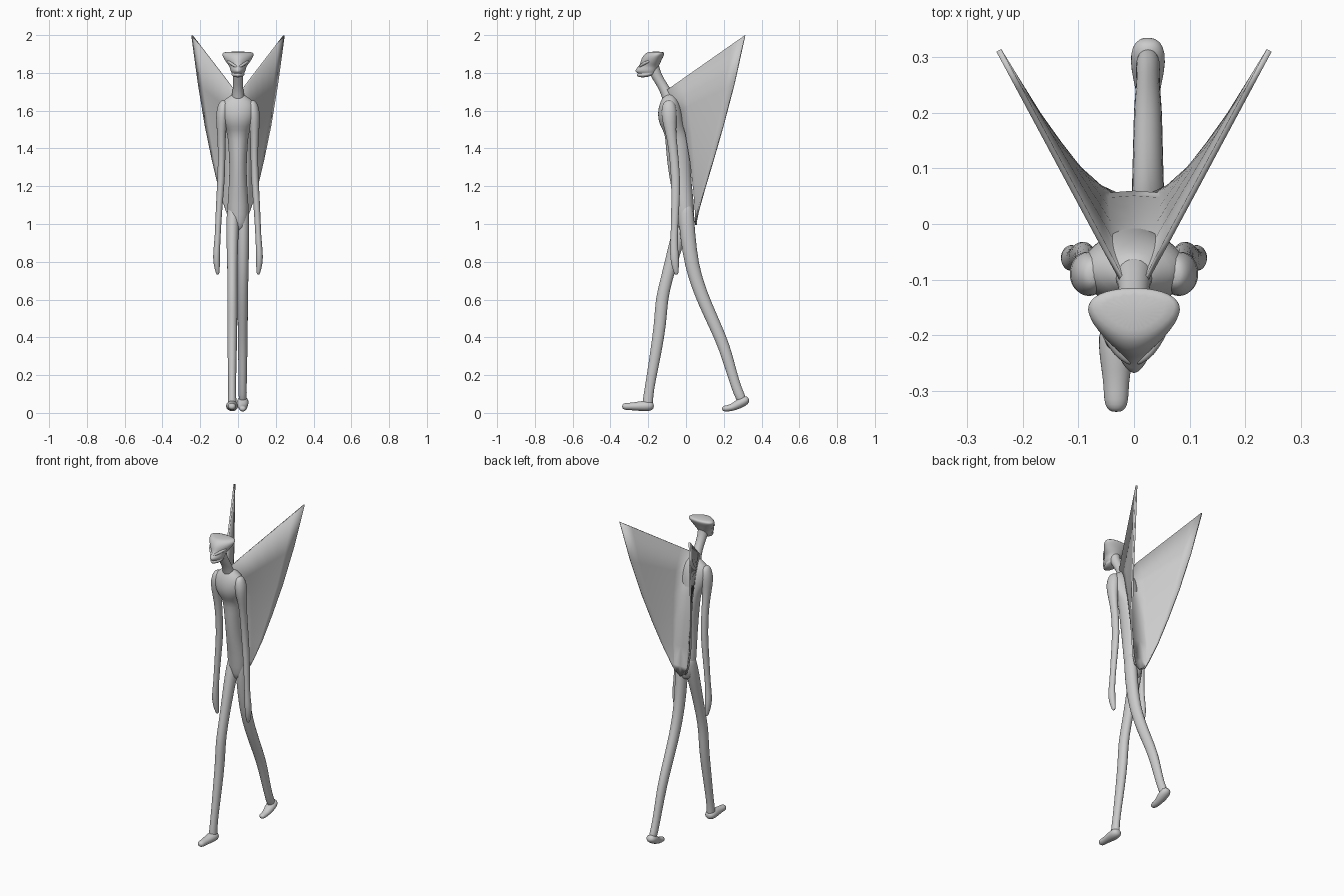
import bpy, bmesh, math
from mathutils import Vector

cube = bpy.data.objects.get("Cube")
if cube:
    bpy.data.objects.remove(cube)

skin = bpy.data.materials.new("plain grey")
skin.use_nodes = True
grey = (0.6, 0.6, 0.6, 1)
skin.diffuse_color = grey
skin.node_tree.nodes["Principled BSDF"].inputs["Base Color"].default_value = grey


def finish(name, bm, subdivide=1):
    bmesh.ops.recalc_face_normals(bm, faces=bm.faces)
    mesh = bpy.data.meshes.new(name)
    bm.to_mesh(mesh)
    bm.free()
    mesh.materials.append(skin)
    mesh.shade_smooth()
    obj = bpy.data.objects.new(name, mesh)
    bpy.context.collection.objects.link(obj)
    if subdivide:
        mod = obj.modifiers.new("smooth", 'SUBSURF')
        mod.levels = mod.render_levels = subdivide
    return obj


def skin_rings(name, rings):
    """Bridge a list of point rings and close both ends."""
    bm = bmesh.new()
    loops = [[bm.verts.new(p) for p in ring] for ring in rings]
    n = len(loops[0])
    for a, b in zip(loops, loops[1:]):
        for i in range(n):
            j = (i + 1) % n
            bm.faces.new((a[i], a[j], b[j], b[i]))
    bm.faces.new(loops[0])
    bm.faces.new(loops[-1])
    return finish(name, bm)


def limb(name, points, flat=1.0, sides=14):
    """Round-ended tube through (x, y, z, radius); flat scales the x width."""
    pos = [Vector(p[:3]) for p in points]
    rad = [p[3] for p in points]
    start = (pos[0] - pos[1]).normalized()
    end = (pos[-1] - pos[-2]).normalized()
    r0, r1 = rad[0], rad[-1]
    pos = [pos[0] + start * r0, pos[0] + start * r0 * .7] + pos
    pos += [pos[-1] + end * r1 * .7, pos[-1] + end * r1]
    rad = [r0 * .35, r0 * .75] + rad + [r1 * .75, r1 * .35]
    rings = []
    for i, p in enumerate(pos):
        along = (pos[min(i + 1, len(pos) - 1)] - pos[max(i - 1, 0)]).normalized()
        side = Vector((1, 0, 0))
        side = (side - along * side.dot(along)).normalized()
        other = along.cross(side)
        angles = [math.tau * k / sides for k in range(sides)]
        rings.append([p + (side * math.cos(a) * flat + other * math.sin(a)) * rad[i]
                      for a in angles])
    return skin_rings(name, rings)


def stack(name, sections, taper=0.0, sides=24):
    """Level sections (z, front y, back y, half width), narrowed to the front."""
    rings = []
    for z, front, back, half in sections:
        ring = []
        for k in range(sides):
            a = math.tau * k / sides
            s = math.sin(a)
            ring.append((half * math.cos(a) * (1 + taper * s),
                         (front + back) / 2 + (back - front) / 2 * s, z))
        rings.append(ring)
    return skin_rings(name, rings)


# Torso: pelvis, waist, rib cage, sloping shoulders
stack("torso", [
    (0.96, -.03, .03, .03), (1.0, -.05, .042, .052), (1.1, -.06, .045, .058),
    (1.2, -.08, .03, .048), (1.32, -.1, .025, .045), (1.42, -.108, .02, .052),
    (1.48, -.112, .005, .056), (1.515, -.135, -.005, .074), (1.56, -.15, -.01, .092),
    (1.61, -.148, -.02, .098), (1.65, -.135, -.035, .085), (1.675, -.12, -.05, .045),
    (1.69, -.11, -.065, .028)])

# Neck, leaning forward under the head
limb("neck", [(0, -.085, 1.65, .04), (0, -.105, 1.7, .029), (0, -.135, 1.75, .026),
              (0, -.165, 1.8, .03), (0, -.175, 1.84, .034)])

# Head: narrow muzzle, pinched mouth, broad flat crest
stack("head", [
    (1.776, -.248, -.21, .016), (1.784, -.262, -.185, .03), (1.793, -.262, -.165, .034),
    (1.798, -.25, -.16, .03), (1.804, -.27, -.155, .035), (1.818, -.268, -.15, .04),
    (1.834, -.252, -.145, .042), (1.85, -.242, -.137, .056), (1.87, -.238, -.128, .068),
    (1.89, -.228, -.117, .079), (1.905, -.212, -.112, .081), (1.913, -.195, -.122, .062)],
    taper=0.35)

for side, name in ((1, "left"), (-1, "right")):
    # Brow ridge above each eye
    limb(name + "_brow", [(side * .01, -.246, 1.833, .007), (side * .03, -.232, 1.845, .009),
                          (side * .05, -.2, 1.86, .008)], sides=8)
    # Arm with rounded shoulder and long hand
    limb(name + "_arm", [
        (side * .078, -.09, 1.615, .04), (side * .084, -.09, 1.57, .043),
        (side * .088, -.083, 1.5, .03), (side * .086, -.068, 1.4, .024),
        (side * .088, -.053, 1.24, .025), (side * .1, -.056, 1.1, .022),
        (side * .108, -.064, .92, .018), (side * .114, -.063, .85, .024),
        (side * .113, -.058, .79, .022), (side * .108, -.052, .745, .013)], flat=.82)

# Legs in mid stride
limb("right_leg", [
    (-.026, -.005, 1.07, .042), (-.03, -.03, .97, .042), (-.03, -.065, .85, .036),
    (-.03, -.105, .7, .032), (-.03, -.13, .6, .034), (-.03, -.135, .48, .033),
    (-.031, -.158, .33, .031), (-.031, -.185, .18, .026), (-.031, -.2, .09, .026),
    (-.031, -.203, .045, .03)], flat=.82)
limb("right_foot", [(-.031, -.2, .037, .03), (-.032, -.24, .036, .027),
                    (-.032, -.285, .034, .02), (-.032, -.318, .034, .02)], flat=1.15)
limb("left_leg", [
    (.026, .0, 1.07, .042), (.027, .007, .95, .042), (.026, .03, .78, .038),
    (.025, .065, .67, .036), (.025, .1, .58, .035), (.025, .155, .46, .033),
    (.025, .203, .35, .032), (.025, .24, .22, .028), (.025, .268, .13, .026),
    (.025, .29, .08, .028)], flat=.82)
limb("left_foot", [(.025, .308, .063, .027), (.025, .275, .045, .026),
                   (.025, .24, .026, .018), (.025, .208, .023, .017)], flat=1.2)

# Wings: sheet running from the spine to the bowed outer edge, mirrored
inner = [(.022, -.1, 1.71), (.038, -.035, 1.6), (.044, .0, 1.48), (.047, .025, 1.33),
         (.048, .043, 1.18), (.046, .052, 1.06), (.03, .05, 1.015)]
outer = [(.243, .312, 1.998), (.208, .255, 1.74), (.172, .197, 1.52), (.135, .145, 1.34),
         (.1, .1, 1.19), (.062, .066, 1.07), (.036, .054, 1.012)]
bm = bmesh.new()
rows = []
for a, b in zip(inner, outer):
    a, b = Vector(a), Vector(b)
    drop = .02 if a.z < 1.03 else 0
    spine = Vector((0, a.y + .003, a.z - drop))
    rows.append([bm.verts.new(p) for p in [spine] + [a.lerp(b, k / 6) for k in range(7)]])
for r, s in zip(rows, rows[1:]):
    for i in range(len(r) - 1):
        bm.faces.new((r[i], r[i + 1], s[i + 1], s[i]))
wings = finish("wings", bm, subdivide=0)
mirror = wings.modifiers.new("mirror", 'MIRROR')
mirror.use_clip = True
thick = wings.modifiers.new("thickness", 'SOLIDIFY')
thick.thickness = .01
thick.offset = 0
